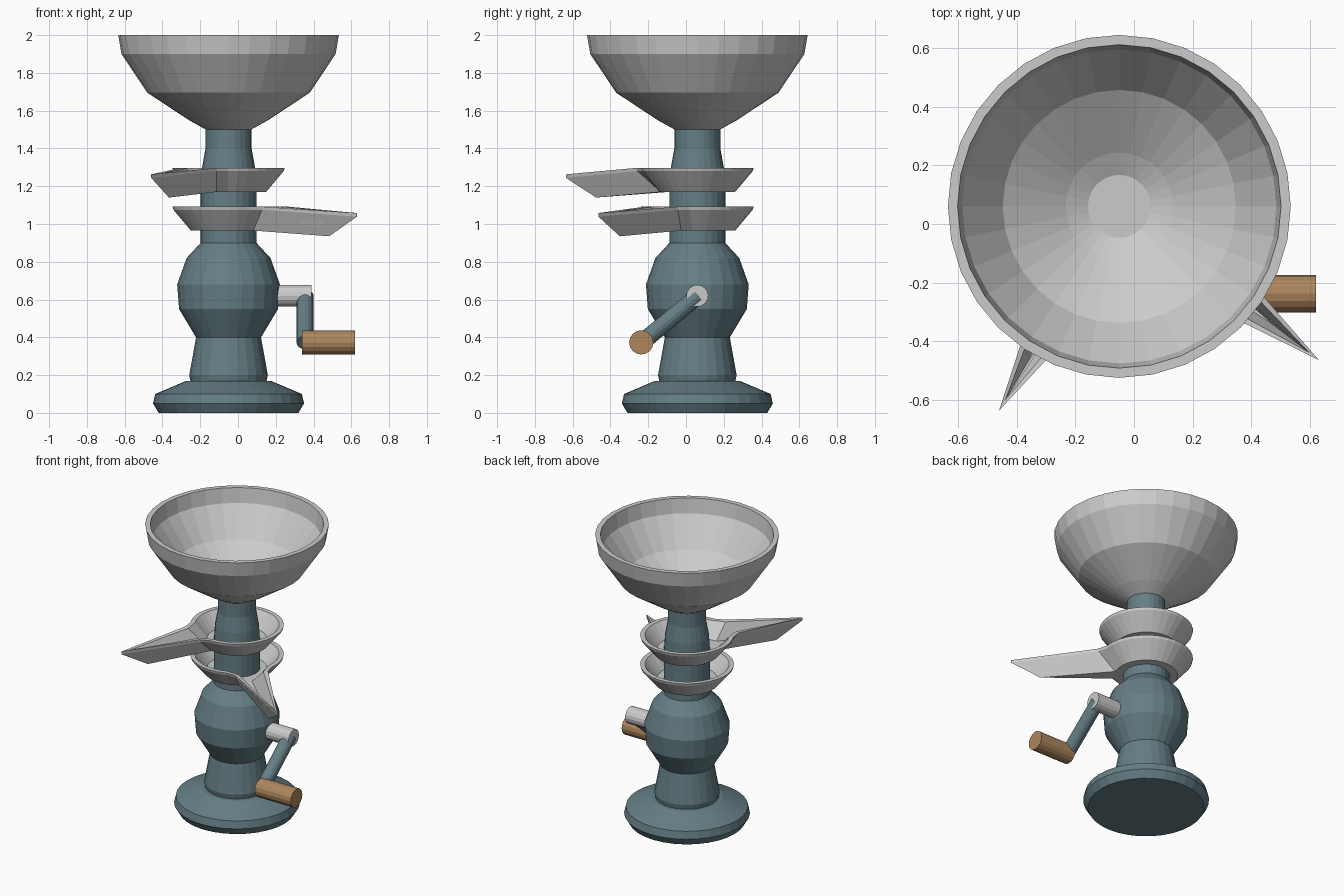
import bpy, bmesh
from math import cos, sin, pi, radians
from mathutils import Vector

if "Cube" in bpy.data.objects:
    bpy.data.objects.remove(bpy.data.objects["Cube"])

CX, CY = -0.05, 0.06   # main axis of the grinder


def material(name, color):
    m = bpy.data.materials.new(name)
    m.diffuse_color = (*color, 1)
    m.use_nodes = True
    m.node_tree.nodes["Principled BSDF"].inputs["Base Color"].default_value = m.diffuse_color
    return m


BLUE = material("blue_paint", (0.13, 0.21, 0.235))
WOOD = material("wood", (0.42, 0.24, 0.11))


def finish(bm, name, mat=None):
    bmesh.ops.recalc_face_normals(bm, faces=bm.faces)
    mesh = bpy.data.meshes.new(name)
    bm.to_mesh(mesh)
    bm.free()
    ob = bpy.data.objects.new(name, mesh)
    bpy.context.collection.objects.link(ob)
    if mat:
        mesh.materials.append(mat)
    return ob


def skin(bm, rings, closed_rows=False):
    """Join rings of vertices with quads; each ring is a closed loop."""
    pairs = list(zip(rings, rings[1:]))
    if closed_rows:
        pairs.append((rings[-1], rings[0]))
    for a, b in pairs:
        n = len(a)
        for i in range(n):
            j = (i + 1) % n
            bm.faces.new((a[i], a[j], b[j], b[i]))


def lathe(name, profile, sides, mat=None):
    bm = bmesh.new()
    rings = [[bm.verts.new((CX + r * cos(2 * pi * i / sides), CY + r * sin(2 * pi * i / sides), z))
              for i in range(sides)] for r, z in profile]
    skin(bm, rings)
    bm.faces.new(rings[0])
    bm.faces.new(rings[-1])
    return finish(bm, name, mat)


def rod(name, start, end, radius, sides, mat=None):
    a, b = Vector(start), Vector(end)
    d = b - a
    bm = bmesh.new()
    bmesh.ops.create_cone(bm, cap_ends=True, segments=sides, radius1=radius,
                          radius2=radius, depth=d.length)
    rot = d.to_track_quat('Z', 'Y').to_matrix()
    for v in bm.verts:
        v.co = rot @ v.co + (a + b) / 2
    return finish(bm, name, mat)


def tray(name, base, angle, reach):
    """Round dish whose wall is swept around and drawn out into a pointed spout."""
    wall = [(.2, 0), (.293, .11), (.298, .127), (.268, .127), (.19, .03)]
    joint = [(.2, .045, 0), (.305, .106, .11), (.31, .11, .127), (.305, .08, .125), (.22, .03, .028)]
    tip = [(reach - .185, 0, -.03), (reach, 0, .074), (reach, 0, .093),
           (reach - .043, 0, .09), (reach - .19, 0, -.005)]
    sections = [tip, joint]
    for i in range(29):
        t = radians(30 + 300 * i / 28)
        sections.append([(r * cos(t), r * sin(t), z) for r, z in wall])
    sections.append([(u, -v, z) for u, v, z in joint])
    c, s = cos(radians(angle)), sin(radians(angle))
    bm = bmesh.new()
    rows = [[bm.verts.new((CX + u * c - v * s, CY + u * s + v * c, base + z))
             for u, v, z in sec] for sec in sections]
    skin(bm, rows, closed_rows=True)
    # underside and floor
    for k in (0, 4):
        loop = [row[k] for row in rows]
        bm.faces.new([loop[-1], loop[0], loop[1]])
        bm.faces.new(loop[1:])
    # the inner side of the section is covered by floor and underside
    inner = [f for f in bm.faces if len(f.verts) == 4
             and all(any(v is row[k] for row in rows for k in (0, 4)) for v in f.verts)]
    bmesh.ops.delete(bm, geom=inner, context='FACES_ONLY')
    return finish(bm, name)


# stand and grinder body
lathe("base_plate", [(.37, 0), (.40, .05), (.388, .10), (.228, .168)], 32, BLUE)
lathe("grinder_body", [(.2, .16), (.208, .2), (.172, .4), (.262, .55), (.272, .68),
                       (.222, .82), (.148, .9), (.148, 1.17), (.14, 1.3),
                       (.122, 1.4), (.122, 1.51)], 24, BLUE)

# hopper on top
lathe("hopper", [(.12, 1.5), (.21, 1.55), (.43, 1.695), (.567, 1.9), (.584, 2), (.551, 2),
                 (.535, 1.9), (.397, 1.71), (.183, 1.568), (.107, 1.53)], 32)

# catching trays with spouts
tray("lower_tray", .965, -37.6, .858)
tray("upper_tray", 1.17, -120.5, .807)

# crank
rod("crank_axle", (.1, .06, .62), (.39, .06, .62), .058, 16)
rod("crank_arm", (.355, .065, .62), (.355, -.235, .372), .045, 16, BLUE)
rod("crank_handle", (.34, -.237, .373), (.62, -.237, .373), .064, 16, WOOD)
